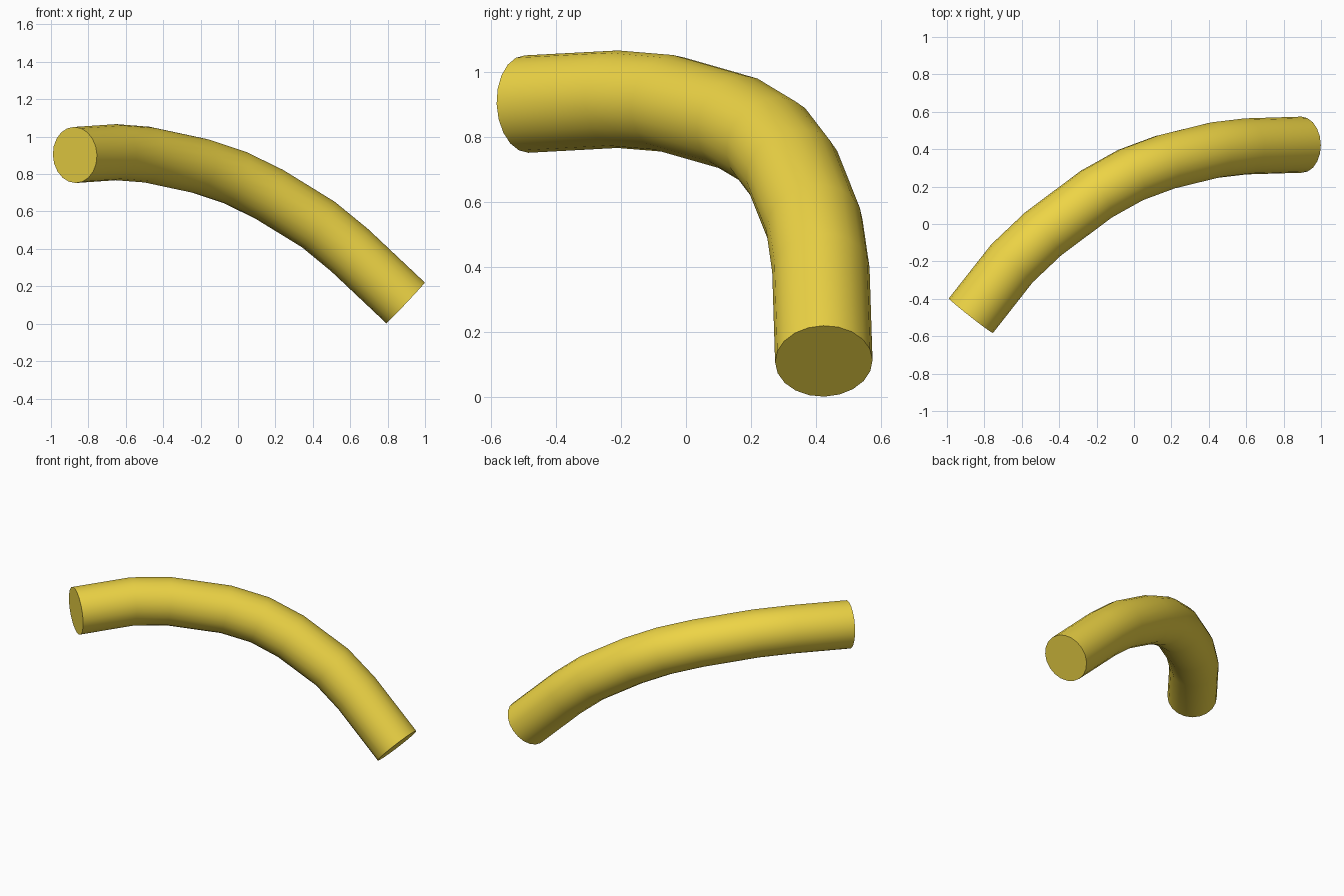
import bpy, bmesh, math

if "Cube" in bpy.data.objects:
    bpy.data.objects.remove(bpy.data.objects["Cube"])

# Centre line of the bent tube
path = [(-0.872, -0.490, 0.902), (-0.652, -0.210, 0.917), (-0.486, -0.053, 0.904),
        (-0.201, 0.160, 0.843), (-0.018, 0.262, 0.782), (0.165, 0.330, 0.693),
        (0.430, 0.395, 0.530), (0.598, 0.415, 0.392), (0.896, 0.424, 0.111)]

curve = bpy.data.curves.new("tube", 'CURVE')
curve.dimensions = '3D'
curve.bevel_depth = 0.15
curve.bevel_resolution = 8      # 20 sides
curve.use_fill_caps = True
spline = curve.splines.new('POLY')
spline.points.add(len(path) - 1)
for point, co in zip(spline.points, path):
    point.co = (*co, 1)

tube = bpy.data.objects.new("tube", curve)
bpy.context.collection.objects.link(tube)
bpy.context.view_layer.objects.active = tube
tube.select_set(True)
bpy.ops.object.convert(target='MESH')
tube = bpy.context.object

# Weld the end caps to the wall
bm = bmesh.new()
bm.from_mesh(tube.data)
bmesh.ops.remove_doubles(bm, verts=bm.verts, dist=0.0005)
bmesh.ops.recalc_face_normals(bm, faces=bm.faces)
bm.to_mesh(tube.data)
bm.free()

# Yellow, smooth wall with crisp cap edges
mat = bpy.data.materials.new("yellow")
mat.diffuse_color = (0.85, 0.66, 0.06, 1)
mat.use_nodes = True
mat.node_tree.nodes["Principled BSDF"].inputs["Base Color"].default_value = mat.diffuse_color
tube.data.materials.clear()
tube.data.materials.append(mat)
bpy.ops.object.shade_smooth_by_angle(angle=math.radians(35))
